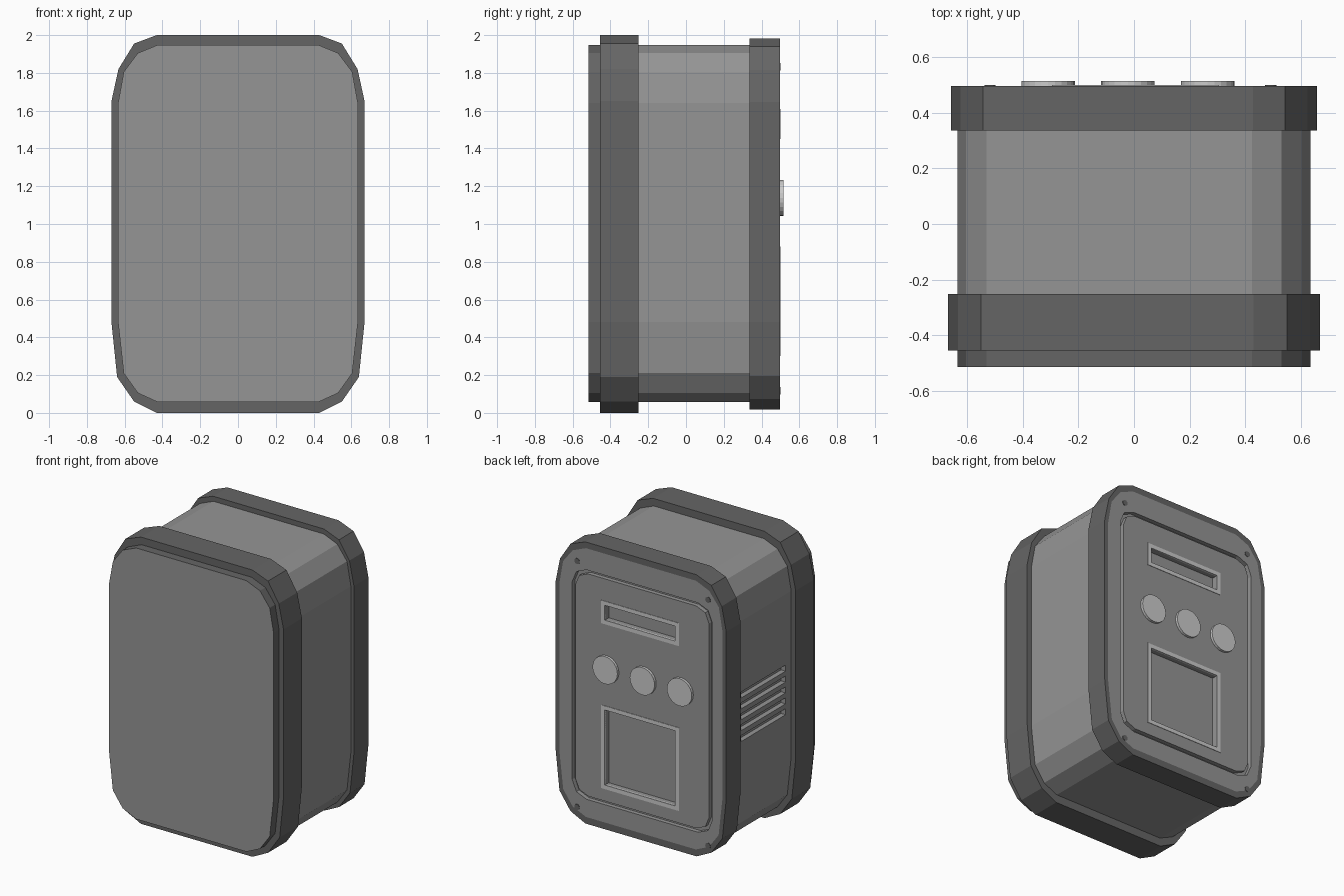
import bpy, bmesh, math

if "Cube" in bpy.data.objects:
    bpy.data.objects.remove(bpy.data.objects["Cube"])


def grey(name, v):
    m = bpy.data.materials.new(name)
    m.diffuse_color = (v, v, v, 1)
    m.use_nodes = True
    m.node_tree.nodes["Principled BSDF"].inputs["Base Color"].default_value = m.diffuse_color
    return m


DARK, MID, LIGHT = grey("dark_grey", .13), grey("mid_grey", .3), grey("light_grey", .55)

# Right half of the case outline (x, z), top to bottom: outermost and inset by one step
OUTER = [(.43, 2), (.55, 1.955), (.633, 1.82), (.67, 1.65), (.67, .48), (.64, .19), (.55, .06), (.43, 0)]
INNER = [(.425, 1.948), (.53, 1.905), (.605, 1.805), (.635, 1.64), (.635, .48), (.605, .21), (.53, .105), (.425, .057)]


def case_outline(t):
    half = [(a + (c - a) * t, b + (d - b) * t) for (a, b), (c, d) in zip(OUTER, INNER)]
    return half + [(-x, z) for x, z in reversed(half)]


def rect(x0, x1, z0, z1):
    return [(x1, z1), (x1, z0), (x0, z0), (x0, z1)]


def panel_outline(inset):
    # rounded rectangle with two-segment corners
    cx, cz, w, h, r = -.01, .99, .54 - inset, .80 - inset, .11 - inset * .5
    pts = []
    for sx, sz, a0 in ((1, 1, 90), (1, -1, 0), (-1, -1, -90), (-1, 1, -180)):
        for k in range(3):
            a = math.radians(a0 - 45 * k)
            pts.append((cx + sx * (w - r) + r * math.cos(a), cz + sz * (h - r) + r * math.sin(a)))
    return pts


def circle(x, z, r, n):
    return [(x + r * math.cos(2 * math.pi * i / n), z + r * math.sin(2 * math.pi * i / n)) for i in range(n)]


def extrude(name, outline, y0, y1, mat, hole=None):
    """Extrude an xz outline from y0 to y1, optionally with a matching hole."""
    bm = bmesh.new()
    n = len(outline)

    def loop(pts, y):
        return [bm.verts.new((x, y, z)) for x, z in pts]

    def bridge(a, b):
        for i in range(n):
            j = (i + 1) % n
            bm.faces.new((a[i], a[j], b[j], b[i]))

    a, b = loop(outline, y0), loop(outline, y1)
    bridge(a, b)
    if hole:
        c, d = loop(hole, y0), loop(hole, y1)
        bridge(c, d)
        bridge(a, c)
        bridge(b, d)
    else:
        bm.faces.new(a)
        bm.faces.new(b)
    bmesh.ops.recalc_face_normals(bm, faces=bm.faces)
    me = bpy.data.meshes.new(name)
    bm.to_mesh(me)
    bm.free()
    ob = bpy.data.objects.new(name, me)
    bpy.context.collection.objects.link(ob)
    me.materials.append(mat)
    return ob


def cut(target, cutters):
    for c in cutters:
        c.hide_render = True
        mod = target.modifiers.new("cut", 'BOOLEAN')
        mod.operation, mod.solver, mod.object = 'DIFFERENCE', 'EXACT', c
        bpy.context.view_layer.objects.active = target
        bpy.ops.object.modifier_apply(modifier=mod.name)
        bpy.data.objects.remove(c)


# Main body with five vent slots on the left side
body = extrude("body", case_outline(1), -.45, .41, MID)
cut(body, [extrude("vent_cutter", rect(-.70, -.60, z - .021, z + .021), -.19, .30, DARK)
           for z in (.82 + .076 * i for i in range(5))])

# Front cover: dark edge, lighter face
cover = extrude("front_cover", case_outline(1), -.515, -.44, DARK)
cover.data.materials.append(MID)
for p in cover.data.polygons:
    if p.normal.y < -.9:
        p.material_index = 1

# Dark bands around front and rear
extrude("front_band", case_outline(0), -.455, -.252, DARK, case_outline(1.3))
extrude("rear_band", case_outline(.33), .337, .497, DARK, case_outline(1.15))

# Rear plate with groove and two recessed windows
plate = extrude("rear_plate", case_outline(1.15), .39, .497, MID)
windows = {"slot": (-.295, .305, 1.45, 1.61), "screen": (-.295, .305, .30, .88)}
F = .028
inner = {k: rect(a + F, b - F, c + F, d - F) for k, (a, b, c, d) in windows.items()}
cut(plate, [extrude("groove_cutter", panel_outline(0), .467, .55, DARK, panel_outline(.025))]
    + [extrude(k + "_cutter", r, .455, .55, MID) for k, r in inner.items()])
for k, w in windows.items():
    extrude(k + "_frame", rect(*w), .485, .5, LIGHT, inner[k])

# Round buttons
for i in range(3):
    extrude("button_%d" % (i + 1), circle(-.309 + .287 * i, 1.138, .096, 24), .48, .515, LIGHT)

# Corner screws
for x in (-.518, .492):
    for z in (.117, 1.832):
        extrude("screw", circle(x, z, .02, 12), .48, .5, DARK)
